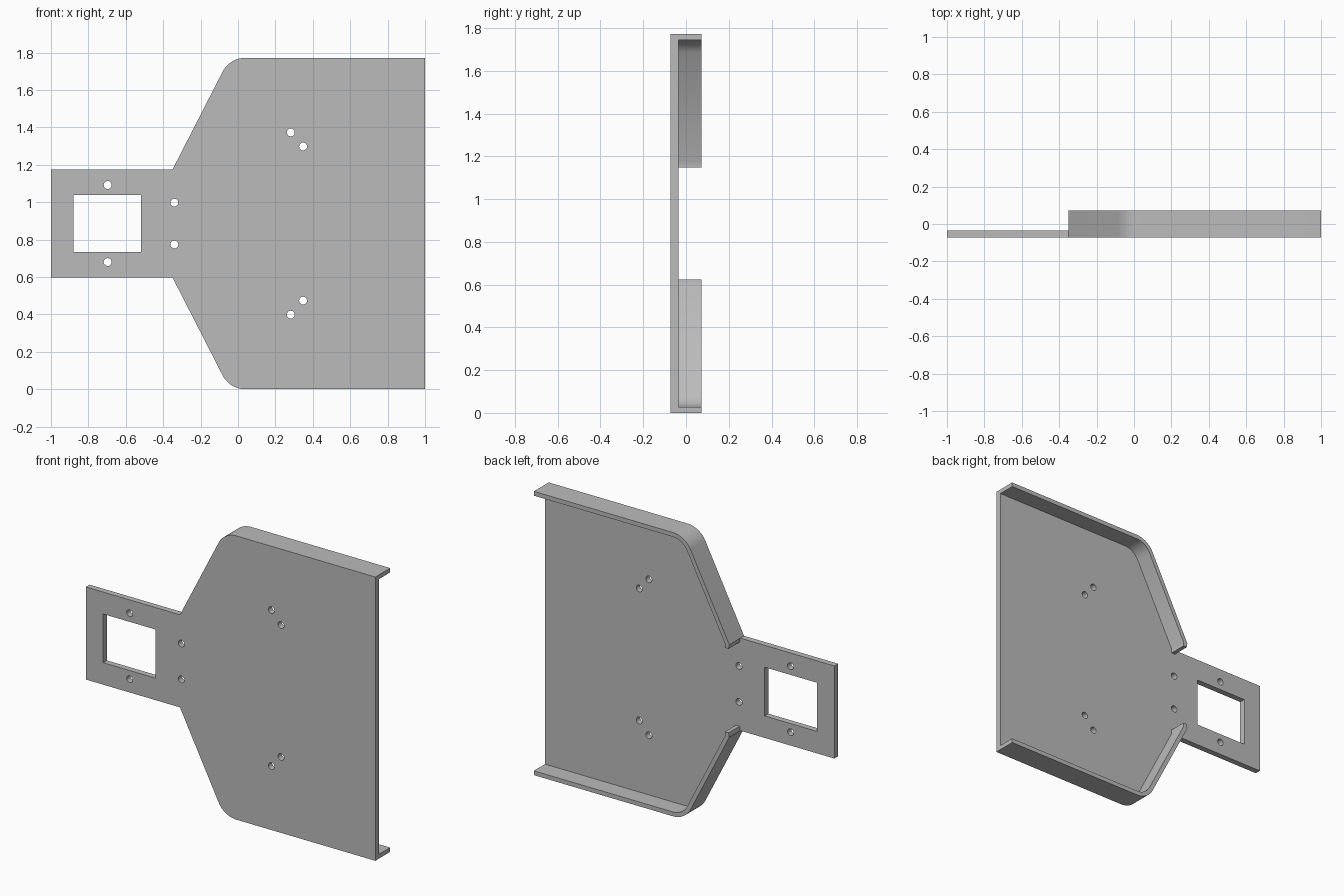
import bpy, bmesh, math
from mathutils import Matrix

cube = bpy.data.objects.get("Cube")
if cube:
    bpy.data.objects.remove(cube, do_unlink=True)

grey = bpy.data.materials.new("light grey")
grey.use_nodes = True
grey.diffuse_color = (0.5, 0.5, 0.5, 1)
grey.node_tree.nodes["Principled BSDF"].inputs["Base Color"].default_value = (0.5, 0.5, 0.5, 1)

# Overall sizes; profiles are drawn about the horizontal centre line
HALF = 0.886
FRONT, PLATE_BACK, BACK = -0.073, -0.036, 0.073
WALL = 0.027
RADIUS = 0.138
BEND_X = 0.04
NECK = (-0.35, 0.289)
SWEEP = math.radians(63)


def arc(cx, cz, radius, start, sweep, steps):
    return [(cx + radius * math.cos(start + sweep * i / steps),
             cz + radius * math.sin(start + sweep * i / steps)) for i in range(steps + 1)]


def mirror(points):
    return [(x, -z) for x, z in reversed(points)]


def circle(x, z, radius=0.021):
    return arc(x, z, radius, 0, math.tau, 24)[:-1]


def extrude(name, loops, y0, y1):
    """Fill closed x-z loops (inner loops become holes) and extrude from y0 to y1."""
    curve = bpy.data.curves.new(name, "CURVE")
    curve.dimensions = "2D"
    curve.fill_mode = "BOTH"
    curve.extrude = (y1 - y0) / 2
    for loop in loops:
        spline = curve.splines.new("POLY")
        spline.points.add(len(loop) - 1)
        for point, (x, z) in zip(spline.points, loop):
            point.co = (x, z, 0, 1)
        spline.use_cyclic_u = True
    helper = bpy.data.objects.new(name + " profile", curve)
    bpy.context.collection.objects.link(helper)
    bpy.context.view_layer.update()
    graph = bpy.context.evaluated_depsgraph_get()
    mesh = bpy.data.meshes.new_from_object(helper.evaluated_get(graph))
    bpy.data.objects.remove(helper, do_unlink=True)
    mesh.transform(Matrix.Translation((0, (y0 + y1) / 2, HALF)) @ Matrix.Rotation(math.pi / 2, 4, "X"))
    bm = bmesh.new()
    bm.from_mesh(mesh)
    bmesh.ops.remove_doubles(bm, verts=bm.verts, dist=0.0001)
    bmesh.ops.recalc_face_normals(bm, faces=bm.faces)
    bm.to_mesh(mesh)
    bm.free()
    mesh.materials.clear()
    mesh.materials.append(grey)
    obj = bpy.data.objects.new(name, mesh)
    bpy.context.collection.objects.link(obj)
    bpy.ops.object.select_all(action="DESELECT")
    obj.select_set(True)
    bpy.context.view_layer.objects.active = obj
    bpy.ops.object.shade_smooth_by_angle(angle=math.radians(30))
    return obj


# Flat plate with narrow tab, window and screw holes
bend = arc(BEND_X, HALF - RADIUS, RADIUS, math.pi / 2, SWEEP, 12)
upper = [(1, HALF)] + bend + [NECK, (-1, NECK[1])]
window = [(-0.88, -0.152), (-0.518, -0.152), (-0.518, 0.152), (-0.88, 0.152)]
holes = []
for x, z in [(-0.697, 0.206), (-0.34, 0.112), (0.282, 0.487), (0.348, 0.412)]:
    holes += [circle(x, z), circle(x, -z)]
extrude("base_plate", [upper + mirror(upper), window] + holes, FRONT, PLATE_BACK)

# Bent rim walls, each ending in a small lip beside the tab
inner = arc(BEND_X, HALF - RADIUS, RADIUS - WALL, math.pi / 2, SWEEP, 12)
lip = [NECK, (-0.345, NECK[1] - WALL), (-0.32, NECK[1] - WALL), (-0.32, NECK[1])]
rim = [(1, HALF)] + bend + lip + inner[::-1] + [(1, HALF - WALL)]
extrude("upper_rim", [rim], PLATE_BACK, BACK)
extrude("lower_rim", [mirror(rim)], PLATE_BACK, BACK)
